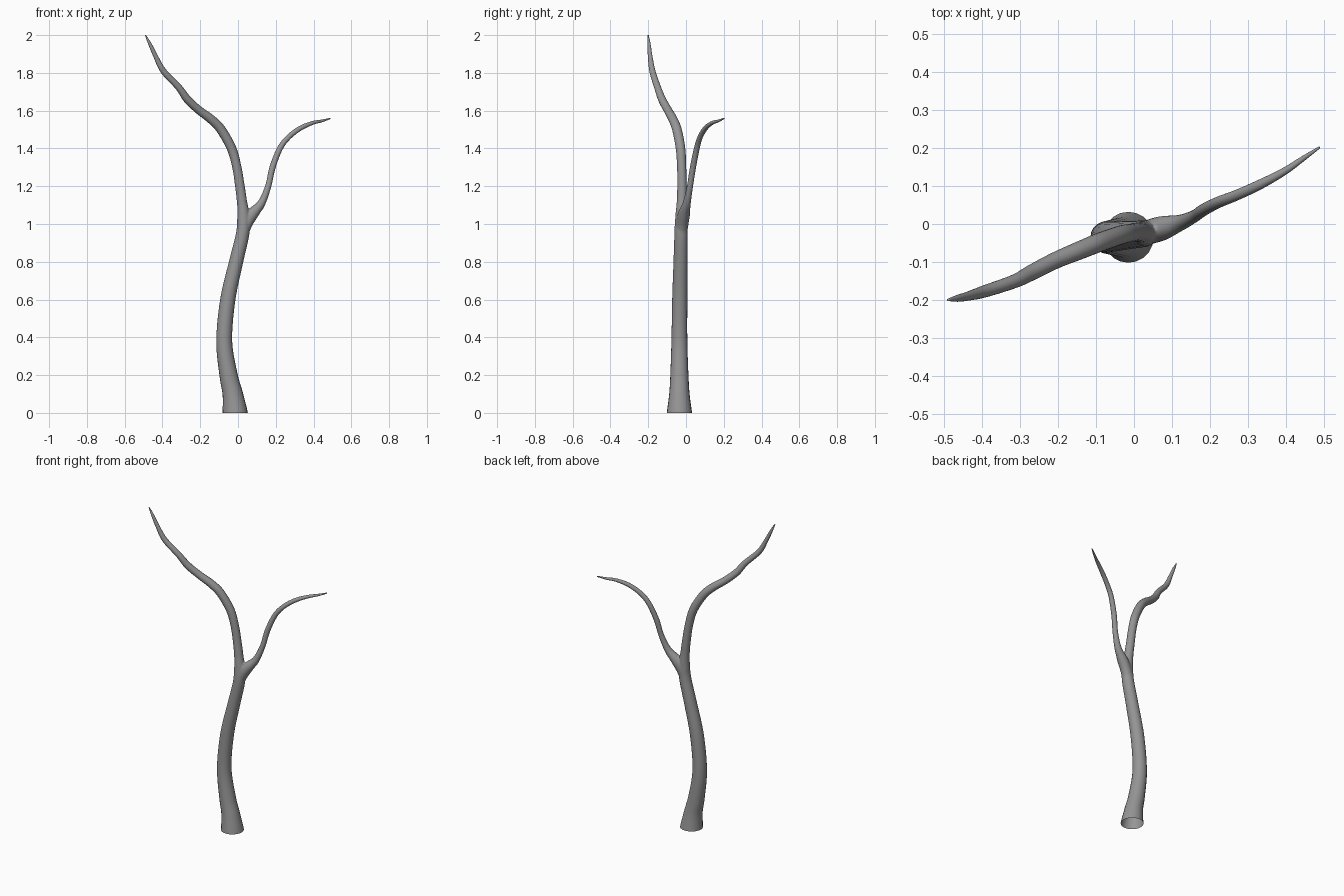
import bpy, bmesh, math
from mathutils import Vector

if "Cube" in bpy.data.objects:
    bpy.data.objects.remove(bpy.data.objects["Cube"])

SIDES = 20
STEPS = 5


def spline(pts):
    """Catmull-Rom samples of (x, y, z, radius) points."""
    p = [Vector(q) for q in pts]
    p = [p[0] * 2 - p[1]] + p + [p[-1] * 2 - p[-2]]
    out = []
    for i in range(1, len(p) - 2):
        a, b, c, d = p[i - 1:i + 3]
        for k in range(STEPS):
            t = k / STEPS
            out.append(0.5 * (2 * b + (c - a) * t + (2 * a - 5 * b + 4 * c - d) * t * t
                              + (3 * b - a - 3 * c + d) * t ** 3))
    return out + [p[-2]]


def limb(name, pts, flat_start=False):
    """Closed round tube with varying radius along a smooth path."""
    s = spline(pts)
    bm = bmesh.new()
    rings = []
    side = Vector((1, 0, 0))
    for i, q in enumerate(s):
        tan = (s[min(i + 1, len(s) - 1)] - s[max(i - 1, 0)]).xyz.normalized()
        if flat_start and i == 0:
            tan = Vector((0, 0, 1))
        side = (side - tan * side.dot(tan)).normalized()
        up = tan.cross(side)
        rings.append([bm.verts.new(q.xyz + q.w * (side * math.cos(a) + up * math.sin(a)))
                      for a in (2 * math.pi * k / SIDES for k in range(SIDES))])
    for r0, r1 in zip(rings, rings[1:]):
        for k in range(SIDES):
            n = (k + 1) % SIDES
            bm.faces.new((r0[k], r0[n], r1[n], r1[k]))
    bm.faces.new(rings[0][::-1])
    bm.faces.new(rings[-1])
    bmesh.ops.recalc_face_normals(bm, faces=bm.faces)
    me = bpy.data.meshes.new(name)
    bm.to_mesh(me)
    bm.free()
    ob = bpy.data.objects.new(name, me)
    bpy.context.collection.objects.link(ob)
    return ob


# Trunk running on into the tall left branch
trunk = limb("tree_trunk", [
    (-0.015, -0.035, 0.0, 0.067), (-0.028, -0.035, 0.1, 0.054),
    (-0.050, -0.035, 0.2, 0.048), (-0.073, -0.035, 0.38, 0.042),
    (-0.054, -0.033, 0.6, 0.040), (-0.010, -0.029, 0.8, 0.037),
    (0.025, -0.026, 0.95, 0.035), (0.029, -0.024, 1.04, 0.033),
    (0.021, -0.022, 1.12, 0.027), (0.010, -0.021, 1.2, 0.025),
    (-0.006, -0.023, 1.3, 0.024), (-0.034, -0.029, 1.4, 0.025),
    (-0.090, -0.048, 1.5, 0.025), (-0.142, -0.069, 1.554, 0.024),
    (-0.207, -0.096, 1.603, 0.022), (-0.268, -0.127, 1.66, 0.021),
    (-0.315, -0.151, 1.725, 0.018), (-0.395, -0.178, 1.81, 0.016),
    (-0.437, -0.190, 1.89, 0.012), (-0.465, -0.196, 1.95, 0.009),
    (-0.490, -0.200, 2.0, 0.003)], flat_start=True)

# Short right branch
branch = limb("right_branch", [
    (0.017, -0.028, 0.91, 0.027), (0.039, -0.021, 0.99, 0.032),
    (0.075, -0.011, 1.052, 0.033), (0.124, 0.004, 1.11, 0.021),
    (0.160, 0.021, 1.2, 0.016), (0.183, 0.037, 1.3, 0.016),
    (0.222, 0.057, 1.4, 0.015), (0.268, 0.075, 1.46, 0.014),
    (0.330, 0.103, 1.507, 0.013), (0.395, 0.138, 1.535, 0.010),
    (0.445, 0.172, 1.546, 0.007), (0.489, 0.202, 1.559, 0.003)])

# Join the two limbs
mod = trunk.modifiers.new("fork", 'BOOLEAN')
mod.operation = 'UNION'
mod.solver = 'EXACT'
mod.object = branch
bpy.context.view_layer.objects.active = trunk
trunk.select_set(True)
bpy.ops.object.modifier_apply(modifier="fork")
bpy.data.objects.remove(branch)

# Open the base and soften the crotch
bm = bmesh.new()
bm.from_mesh(trunk.data)
base = [f for f in bm.faces if f.calc_center_median().z < 0.001]
bmesh.ops.delete(bm, geom=base, context='FACES_ONLY')
fork = Vector((0.06, -0.014, 1.07))
near = [v for v in bm.verts if (v.co - fork).length < 0.075]
for _ in range(3):
    bmesh.ops.smooth_vert(bm, verts=near, factor=0.4,
                          use_axis_x=True, use_axis_y=True, use_axis_z=True)
bm.to_mesh(trunk.data)
bm.free()
trunk.data.polygons.foreach_set("use_smooth", [True] * len(trunk.data.polygons))

# Dark grey bark
bark = bpy.data.materials.new("bark")
bark.diffuse_color = (0.3, 0.3, 0.3, 1)
bark.use_nodes = True
bark.node_tree.nodes["Principled BSDF"].inputs["Base Color"].default_value = bark.diffuse_color
trunk.data.materials.clear()
trunk.data.materials.append(bark)
trunk.data.update()
